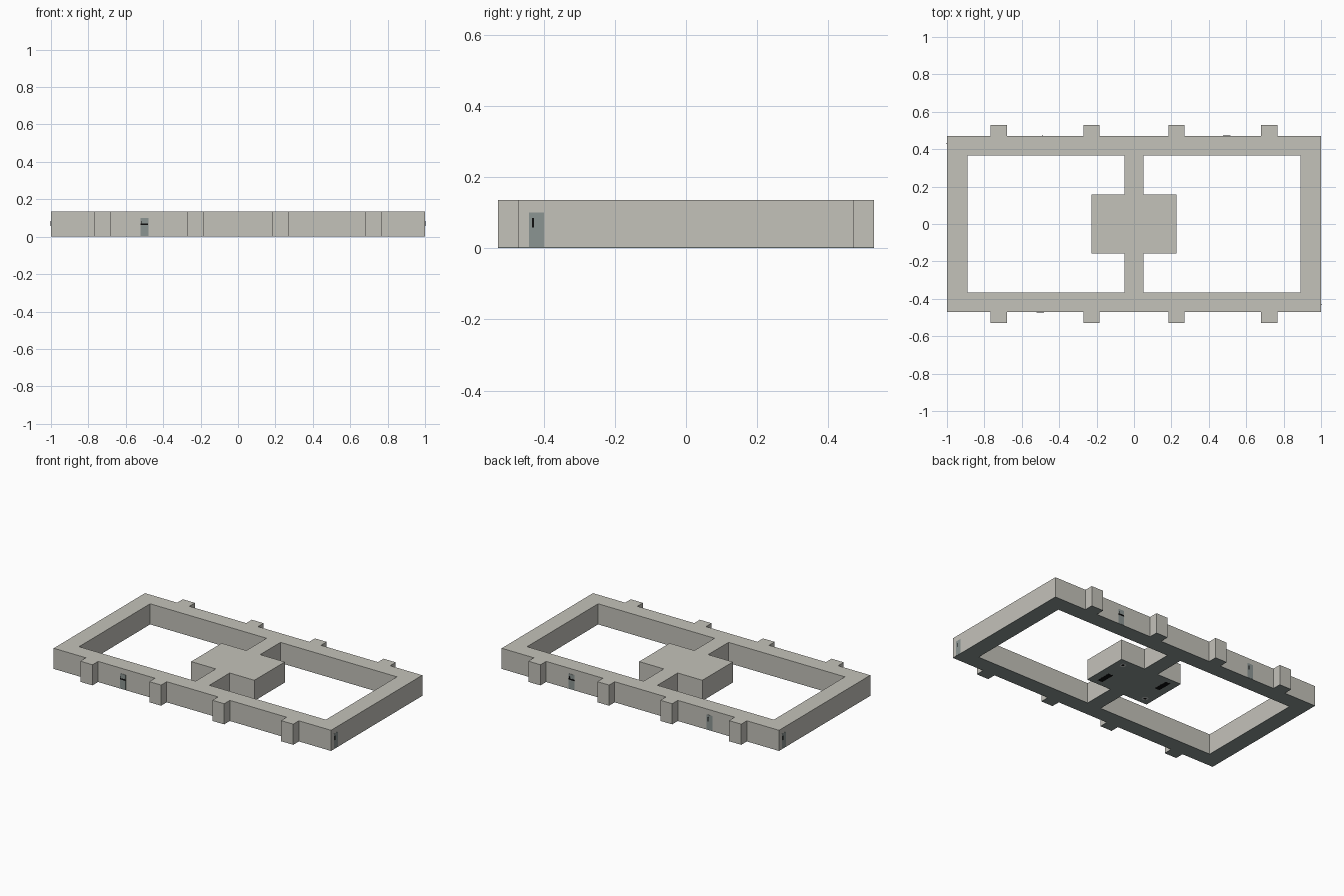
import bpy, bmesh, math
from mathutils import Matrix, Vector

cube = bpy.data.objects.get("Cube")
if cube:
    bpy.data.objects.remove(cube, do_unlink=True)


def material(name, rgb):
    m = bpy.data.materials.new(name)
    m.use_nodes = True
    m.diffuse_color = (*rgb, 1)
    m.node_tree.nodes["Principled BSDF"].inputs["Base Color"].default_value = (*rgb, 1)
    return m


wall = material("warm_grey_wall", (0.55, 0.54, 0.49))
slate = material("blue_grey", (0.26, 0.30, 0.29))
black = material("black", (0.004, 0.004, 0.004))
pale = material("pale_grey", (0.55, 0.58, 0.57))


def add_object(name, bm, mat):
    mesh = bpy.data.meshes.new(name)
    bmesh.ops.recalc_face_normals(bm, faces=bm.faces)
    bm.to_mesh(mesh)
    bm.free()
    mesh.materials.append(mat)
    obj = bpy.data.objects.new(name, mesh)
    bpy.context.collection.objects.link(obj)
    return obj


def box(name, centre, size, mat, turn=0, origin=(0, 0, 0)):
    bm = bmesh.new()
    place = (Matrix.Translation(origin) @ Matrix.Rotation(turn, 4, 'Z')
             @ Matrix.Translation(centre) @ Matrix.Diagonal((*size, 1)))
    bmesh.ops.create_cube(bm, size=1, matrix=place)
    return add_object(name, bm, mat)


def plan_slab(name, rects, z0, z1, mat):
    """Extrude the union of plan rectangles (x0, x1, y0, y1) into one solid."""
    xs = sorted({v for r in rects for v in r[:2]})
    ys = sorted({v for r in rects for v in r[2:]})
    bm = bmesh.new()
    for xa, xb in zip(xs, xs[1:]):
        for ya, yb in zip(ys, ys[1:]):
            mx, my = (xa + xb) / 2, (ya + yb) / 2
            if any(r[0] < mx < r[1] and r[2] < my < r[3] for r in rects):
                corners = ((xa, ya), (xb, ya), (xb, yb), (xa, yb))
                bm.faces.new([bm.verts.new((x, y, z0)) for x, y in corners])
    bmesh.ops.remove_doubles(bm, verts=bm.verts, dist=0.0001)
    top = bmesh.ops.extrude_face_region(bm, geom=bm.faces[:], use_keep_orig=True)
    moved = [g for g in top["geom"] if isinstance(g, bmesh.types.BMVert)]
    bmesh.ops.translate(bm, verts=moved, vec=Vector((0, 0, z1 - z0)))
    bmesh.ops.recalc_face_normals(bm, faces=bm.faces)
    bmesh.ops.dissolve_limit(bm, angle_limit=0.01, verts=bm.verts, edges=bm.edges)
    return add_object(name, bm, mat)


# Plan: perimeter ring, spine, central core, buttresses on both long sides
X, Y, HEIGHT, FLOOR = 1.0, 0.47, 0.135, 0.003
ix, iy = 0.89, 0.366
plan = [(-X, -ix, -Y, Y), (ix, X, -Y, Y), (-X, X, -Y, -iy), (-X, X, iy, Y),
        (-0.05, 0.05, -Y, Y), (-0.228, 0.228, -0.157, 0.157)]
for a, b in ((0.185, 0.27), (0.68, 0.768)):
    for s in (-1, 1):
        x0, x1 = sorted((s * a, s * b))
        plan += [(x0, x1, -0.528, -Y), (x0, x1, Y, 0.528)]

plan_slab("walls_and_roof", plan, FLOOR, HEIGHT, wall)
plan_slab("floor_plate", plan, 0.0005, FLOOR, slate)


# Doors: local -y points outwards
def door(name, x, y, turn, push_bar):
    args = dict(turn=turn, origin=(x, y, 0))
    box(name, (0, 0, 0.051), (0.041, 0.003, 0.098), slate, **args)
    if push_bar:
        box(name + "_push_bar", (0, -0.002, 0.066), (0.04, 0.003, 0.008), black, **args)
        box(name + "_latch", (-0.015, -0.002, 0.077), (0.004, 0.003, 0.014), black, **args)
    else:
        box(name + "_handle", (-0.01, -0.0005, 0.071), (0.005, 0.004, 0.027), black, **args)


door("front_door", -0.5, -Y, 0, True)
door("back_left_door", 0.495, Y, math.pi, True)
door("back_right_door", -0.5, Y, math.pi, False)
door("left_end_door", X - 0.001, -0.42, math.pi / 2, False)
door("right_end_door", -X + 0.001, 0.42, -math.pi / 2, False)

# Fittings under the core, turned half round for the opposite side
for side, s in (("left", 1), ("right", -1)):
    box(side + "_floor_slot", (s * 0.16, s * -0.072, 0.001), (0.035, 0.1, 0.002), black)
    for part, radius, z, mat in (("ring", 0.02, 0.0012, pale), ("drain", 0.009, 0.001, black)):
        bm = bmesh.new()
        bmesh.ops.create_cone(bm, cap_ends=True, segments=16, radius1=radius, radius2=radius,
                              depth=0.002, matrix=Matrix.Translation((s * 0.176, s * 0.108, z)))
        add_object(f"{side}_floor_{part}", bm, mat)
